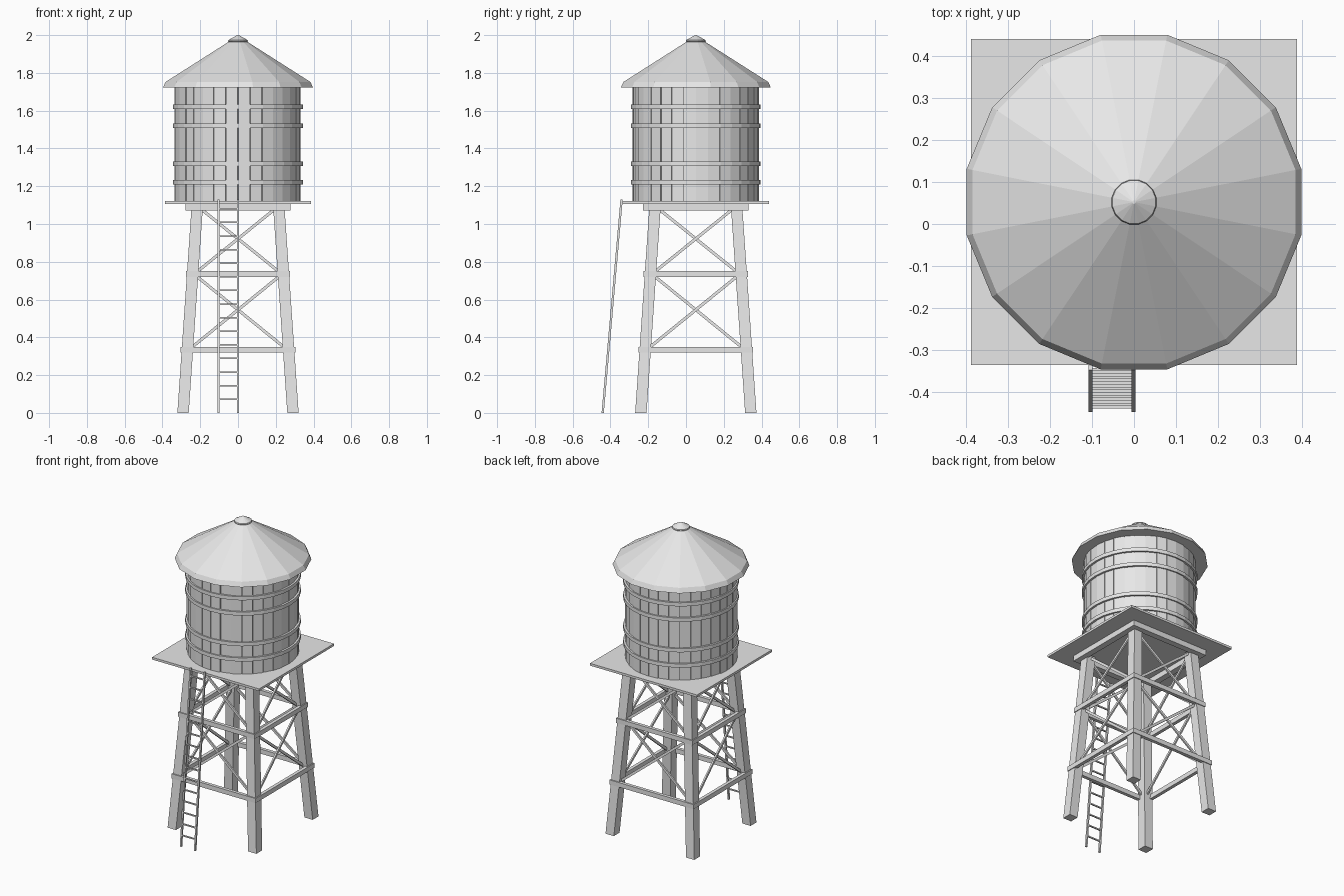
import bpy, bmesh, math, random
from mathutils import Vector

if "Cube" in bpy.data.objects:
    bpy.data.objects.remove(bpy.data.objects["Cube"])

random.seed(4)
CY = 0.052                       # tower axis sits behind the ladder
grey = bpy.data.materials.new("light grey")
grey.diffuse_color = (0.8, 0.8, 0.8, 1)
grey.use_nodes = True
grey.node_tree.nodes["Principled BSDF"].inputs["Base Color"].default_value = grey.diffuse_color


def finish(name, bm):
    bmesh.ops.recalc_face_normals(bm, faces=bm.faces)
    me = bpy.data.meshes.new(name)
    bm.to_mesh(me)
    bm.free()
    me.materials.append(grey)
    ob = bpy.data.objects.new(name, me)
    bpy.context.collection.objects.link(ob)
    return ob


def hexa(bm, low, high):
    """Solid between two quads."""
    a = [bm.verts.new(p) for p in low]
    b = [bm.verts.new(p) for p in high]
    bm.faces.new(a)
    bm.faces.new(b)
    for i in range(4):
        j = (i + 1) % 4
        bm.faces.new((a[i], a[j], b[j], b[i]))


def box(bm, x0, x1, y0, y1, z0, z1):
    q = [(x0, y0), (x1, y0), (x1, y1), (x0, y1)]
    hexa(bm, [(x, y, z0) for x, y in q], [(x, y, z1) for x, y in q])


def bar(bm, p, q, w, d, side):
    """Bar from p to q; w across, d along the 'side' direction."""
    p, q, s = Vector(p), Vector(q), Vector(side).normalized()
    t = (q - p).cross(s).normalized()
    offs = [t * w / 2 * a + s * d / 2 * b for a, b in ((-1, -1), (1, -1), (1, 1), (-1, 1))]
    hexa(bm, [p + o for o in offs], [q + o for o in offs])


def lathe(name, profile, n, turn, closed=False):
    bm = bmesh.new()
    rings = []
    for r, z in profile:
        rings.append([bm.verts.new((r * math.cos(turn + 2 * math.pi * i / n),
                                    CY + r * math.sin(turn + 2 * math.pi * i / n), z))
                      for i in range(n)])
    pairs = list(zip(rings, rings[1:]))
    if closed:
        pairs.append((rings[-1], rings[0]))
    else:
        bm.faces.new(rings[0])
        bm.faces.new(rings[-1])
    for a, b in pairs:
        for i in range(n):
            j = (i + 1) % n
            bm.faces.new((a[i], a[j], b[j], b[i]))
    return finish(name, bm)


# roof and its cap
half = math.pi / 16
lathe("roof", [(0.405, 1.722), (0.391, 1.752), (0.045, 1.968)], 16, half)
lathe("roof_cap", [(0.044, 1.955), (0.054, 1.968), (0.052, 1.974), (0.004, 2.0)], 16, half)

# tank made of 32 upright staves
bm = bmesh.new()
step = 2 * math.pi / 32
for k in range(32):
    r = 0.334 + random.uniform(-0.005, 0.002)
    a0, a1 = k * step + 0.004, (k + 1) * step - 0.004
    q = [(rr * math.cos(a), CY + rr * math.sin(a))
         for rr, a in ((0.3, a0), (r, a0), (r, a1), (0.3, a1))]
    hexa(bm, [(x, y, 1.12) for x, y in q], [(x, y, 1.73) for x, y in q])
finish("tank_staves", bm)
lathe("tank_core", [(0.324, 1.12), (0.324, 1.728)], 32, 0)

# hoops around the tank
for i, z in enumerate((1.22, 1.32, 1.52, 1.62)):
    lathe(f"hoop_{i + 1}", [(0.322, z - 0.012), (0.343, z - 0.012),
                            (0.343, z + 0.012), (0.322, z + 0.012)], 32, 0, True)

# platform deck and the beam frame under it
bm = bmesh.new()
box(bm, -0.387, 0.387, CY - 0.387, CY + 0.387, 1.106, 1.121)
finish("platform", bm)
bm = bmesh.new()
F, W = 0.279, 0.04
for s in (-1, 1):
    x0, x1 = sorted((s * F, s * (F - W)))
    box(bm, x0, x1, CY - F, CY + F, 1.071, 1.106)
    box(bm, -F + W, F - W, CY + x0, CY + x1, 1.071, 1.106)
finish("platform_frame", bm)


def leg_at(z):
    return 0.291 - 0.074 * z / 1.075


# four leaning legs
for sx, sn in ((-1, "left"), (1, "right")):
    for sy, fn in ((-1, "front"), (1, "back")):
        bm = bmesh.new()
        ends = []
        for z in (0, 1.09):
            c, h = leg_at(z), 0.03
            ends.append([(sx * c + a * h, CY + sy * c + b * h, z)
                         for a, b in ((-1, -1), (1, -1), (1, 1), (-1, 1))])
        hexa(bm, *ends)
        finish(f"{fn}_{sn}_leg", bm)

# horizontal girts and crossed braces on all four sides
girts, braces = bmesh.new(), bmesh.new()
for k in range(4):
    ca, sa = round(math.cos(k * math.pi / 2)), round(math.sin(k * math.pi / 2))

    def place(u, v, z):          # u along the side, v outward
        return (u * ca + v * sa, CY + u * sa - v * ca, z)
    out = (sa, -ca, 0)
    for z in (0.335, 0.735):
        e = leg_at(z) + 0.036
        v = e - 0.011
        bar(girts, place(-e, v, z), place(e, v, z), 0.03, 0.022, out)
    for z0, z1 in ((0.345, 0.725), (0.745, 1.08)):
        for s in (-1, 1):
            u0, u1 = leg_at(z0) - 0.02, leg_at(z1) - 0.02
            o = 0.005 * s
            bar(braces, place(-s * u0, leg_at(z0) + o, z0),
                place(s * u1, leg_at(z1) + o, z1), 0.016, 0.01, out)
finish("girts", girts)
finish("cross_braces", braces)


# leaning ladder at the front
def ladder_y(z):
    return -0.441 + 0.1 * z / 1.13


bm = bmesh.new()
for x in (-0.103, -0.001):
    bar(bm, (x, ladder_y(0), 0), (x, ladder_y(1.13), 1.13), 0.012, 0.01, (1, 0, 0))
finish("ladder_rails", bm)
bm = bmesh.new()
for i in range(15):
    z = 0.072 * (i + 1)
    bar(bm, (-0.103, ladder_y(z), z), (-0.001, ladder_y(z), z), 0.008, 0.008, (0, 0, 1))
finish("ladder_rungs", bm)
